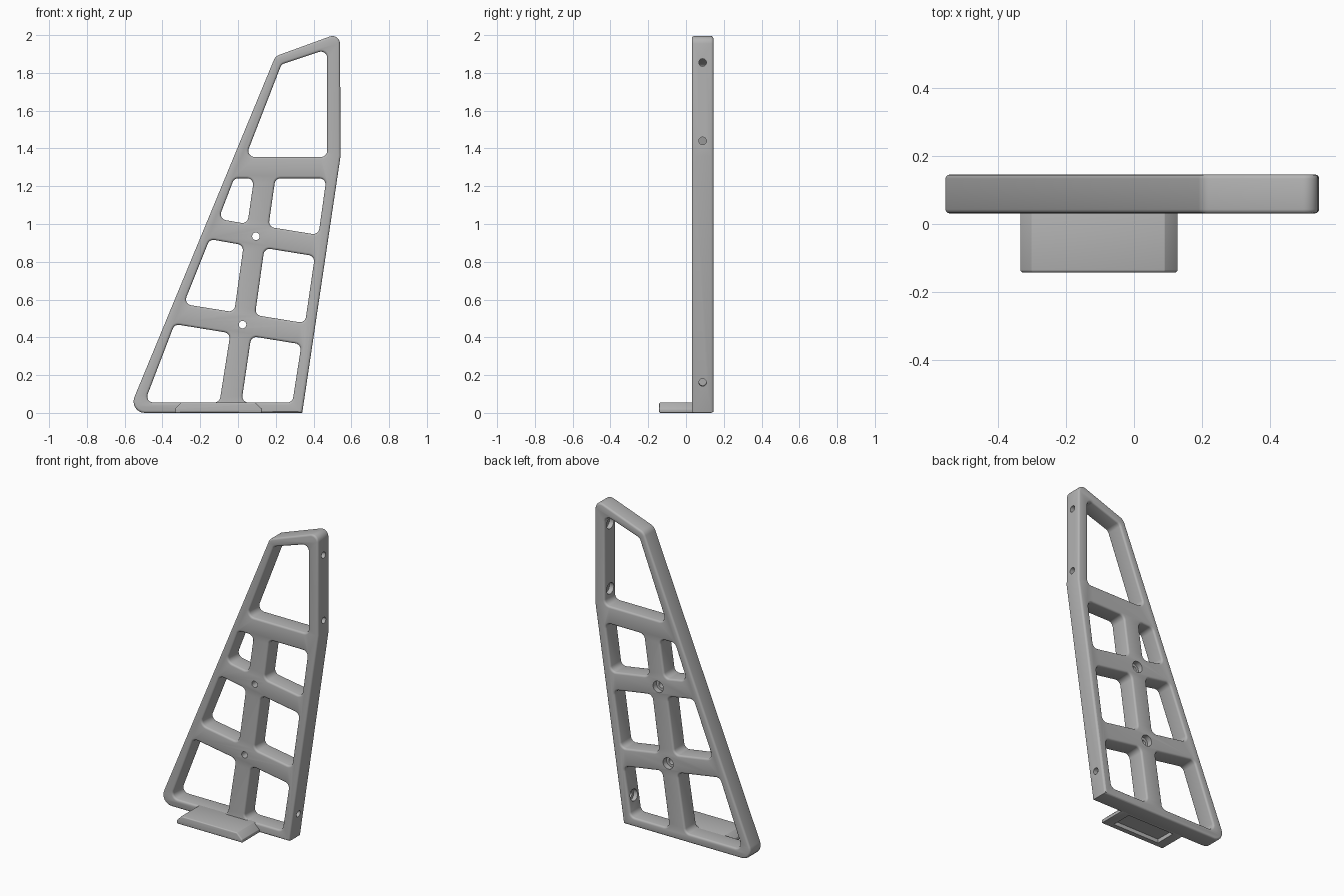
import bpy, bmesh, math
from mathutils import Vector, Matrix

cube = bpy.data.objects.get("Cube")
if cube:
    bpy.data.objects.remove(cube, do_unlink=True)

grey = bpy.data.materials.new("plain_grey")
grey.use_nodes = True
colour = (0.45, 0.45, 0.45, 1)
grey.diffuse_color = colour
grey.node_tree.nodes["Principled BSDF"].inputs["Base Color"].default_value = colour

MID_Y, HALF, EDGE = 0.088, 0.057, 0.012


def rounded(corners, radii, steps=6):
    """Outline with each corner replaced by a tangent arc."""
    out = []
    for i, corner in enumerate(corners):
        p = Vector(corner)
        r = radii[i] if isinstance(radii, tuple) else radii
        a = (Vector(corners[i - 1]) - p).normalized()
        b = (Vector(corners[(i + 1) % len(corners)]) - p).normalized()
        if r == 0:
            out.append(p)
            continue
        half = a.angle(b) / 2
        centre = p + (a + b).normalized() * (r / math.sin(half))
        start = p + a * (r / math.tan(half)) - centre
        end = p + b * (r / math.tan(half)) - centre
        sweep = start.angle_signed(end)
        for k in range(steps + 1):
            out.append(centre + Matrix.Rotation(-sweep * k / steps, 2) @ start)
    return out


def plate(name, outlines, y, half, edge):
    """Extruded outline with holes and rounded rims, facing the front."""
    curve = bpy.data.curves.new(name, "CURVE")
    curve.dimensions, curve.fill_mode = "2D", "BOTH"
    curve.extrude, curve.bevel_depth = half - edge, edge
    curve.offset, curve.bevel_resolution = -edge, 2
    for outline in outlines:
        spline = curve.splines.new("POLY")
        spline.points.add(len(outline) - 1)
        for point, co in zip(spline.points, outline):
            point.co = (co[0], co[1], 0, 1)
        spline.use_cyclic_u = True
    temp = bpy.data.objects.new(name + "_curve", curve)
    bpy.context.collection.objects.link(temp)
    bpy.context.view_layer.update()
    mesh = bpy.data.meshes.new_from_object(
        temp.evaluated_get(bpy.context.evaluated_depsgraph_get()))
    bpy.data.objects.remove(temp, do_unlink=True)
    bm = bmesh.new()
    bm.from_mesh(mesh)
    bmesh.ops.remove_doubles(bm, verts=bm.verts, dist=0.0001)
    bmesh.ops.transform(bm, verts=bm.verts, matrix=Matrix.Translation((0, y, 0))
                        @ Matrix.Rotation(math.pi / 2, 4, "X"))
    bmesh.ops.recalc_face_normals(bm, faces=bm.faces)
    bm.to_mesh(mesh)
    bm.free()
    mesh.materials.clear()
    mesh.materials.append(grey)
    obj = bpy.data.objects.new(name, mesh)
    bpy.context.collection.objects.link(obj)
    return obj


def finish(obj, cutter_bm):
    """Subtract the cutters, then smooth the rounded rims."""
    mesh = bpy.data.meshes.new(obj.name + "_cutter")
    cutter_bm.to_mesh(mesh)
    cutter_bm.free()
    mesh.materials.append(grey)
    cutter = bpy.data.objects.new(obj.name + "_cutter", mesh)
    cutter.hide_render = True
    bpy.context.collection.objects.link(cutter)
    mod = obj.modifiers.new("cuts", "BOOLEAN")
    mod.object, mod.solver, mod.use_self = cutter, "EXACT", True
    bpy.ops.object.select_all(action="DESELECT")
    bpy.context.view_layer.objects.active = obj
    obj.select_set(True)
    bpy.ops.object.modifier_apply(modifier="cuts")
    bpy.data.objects.remove(cutter, do_unlink=True)
    bpy.ops.object.shade_smooth_by_angle(angle=math.radians(32))


def cylinder(bm, centre, axis, radius, length):
    turn = Vector(axis).to_track_quat("Z", "Y").to_matrix().to_4x4()
    bmesh.ops.create_cone(bm, cap_ends=True, segments=24, radius1=radius,
                          radius2=radius, depth=length,
                          matrix=Matrix.Translation(centre) @ turn)


# Frame outline and window openings
outer = [(-0.583, 0), (0.34, 0), (0.543, 1.36), (0.54, 2.012), (0.198, 1.888)]
windows = [
    [(0.04, 1.355), (0.472, 1.355), (0.472, 1.925), (0.23, 1.845)],
    [(-0.02, 1.242), (0.085, 1.242), (0.05, 1.0), (-0.103, 1.027)],
    [(0.198, 1.242), (0.468, 1.242), (0.426, 0.942), (0.161, 0.985)],
    [(-0.15, 0.92), (0.03, 0.888), (-0.02, 0.533), (-0.288, 0.576)],
    [(0.14, 0.873), (0.407, 0.83), (0.355, 0.475), (0.09, 0.518)],
    [(-0.336, 0.47), (-0.04, 0.422), (-0.098, 0.055), (-0.495, 0.055)],
    [(0.07, 0.406), (0.336, 0.363), (0.288, 0.055), (0.018, 0.055)],
]
outlines = [rounded(outer, (0.06, 0.004, 0, 0.04, 0.05))]
outlines += [rounded(w, 0.032) for w in windows]
frame = plate("frame", outlines, MID_Y, HALF, EDGE)

# Screw holes with wider seats at the back and inside the windows
holes = bmesh.new()
for x, z in ((0.095, 0.935), (0.024, 0.467)):
    cylinder(holes, (x, MID_Y, z), (0, 1, 0), 0.02, 0.3)
    cylinder(holes, (x, MID_Y + HALF, z), (0, 1, 0), 0.036, 0.07)
for x, z, tilt in ((0.472, 1.855, 0), (0.472, 1.44, 0), (0.304, 0.17, -0.15)):
    axis = Vector((1, 0, tilt))
    cylinder(holes, Vector((x, MID_Y, z)) + axis * 0.05, axis, 0.02, 0.16)
    cylinder(holes, Vector((x, MID_Y, z)) - axis * 0.005, axis, 0.036, 0.07)
finish(frame, holes)

# Foot tab with sloped sides and a recess underneath
tab = [(-0.333, 0), (0.128, 0), (0.128, 0.02), (0.09, 0.055), (-0.3, 0.055), (-0.333, 0.022)]
foot = plate("foot_tab", [rounded(tab, 0.004, 2)], -0.045, 0.097, 0.008)
recess = bmesh.new()
bmesh.ops.create_cube(recess, size=1, matrix=Matrix.Translation((-0.103, -0.038, 0))
                      @ Matrix.Diagonal((0.335, 0.135, 0.05, 1)))
finish(foot, recess)
